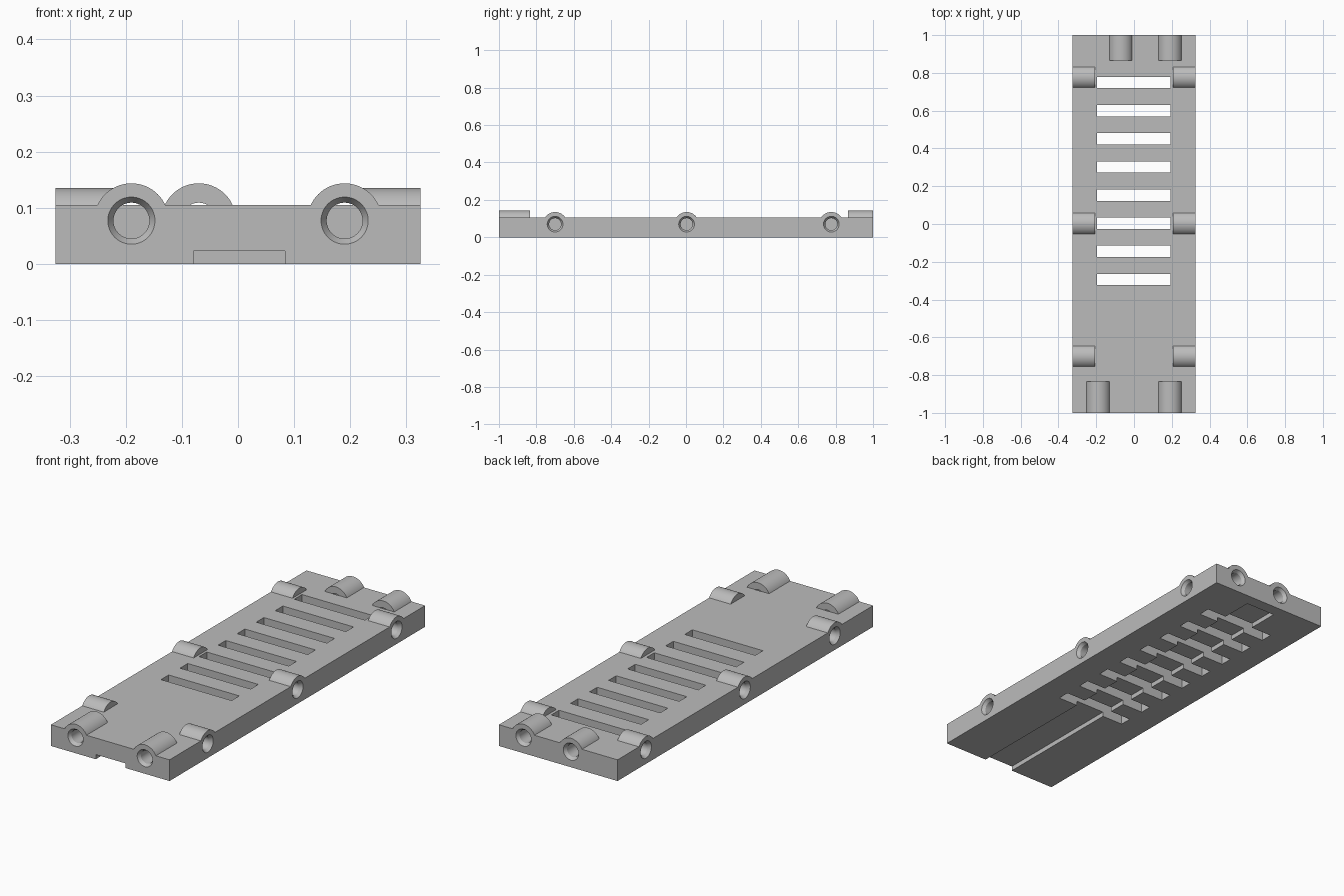
import bpy
import bmesh
from math import cos, sin, tau
from mathutils import Vector

if "Cube" in bpy.data.objects:
    bpy.data.objects.remove(bpy.data.objects["Cube"], do_unlink=True)

HALF_W, HALF_L, TOP = 0.325, 1.0, 0.105
SEGMENTS = 64

grey = bpy.data.materials.new("mid grey")
grey.use_nodes = True
grey.diffuse_color = (0.5, 0.5, 0.5, 1)
grey.node_tree.nodes["Principled BSDF"].inputs["Base Color"].default_value = (0.5, 0.5, 0.5, 1)


def finish(bm, name):
    bmesh.ops.recalc_face_normals(bm, faces=bm.faces)
    mesh = bpy.data.meshes.new(name)
    bm.to_mesh(mesh)
    bm.free()
    mesh.materials.append(grey)
    ob = bpy.data.objects.new(name, mesh)
    bpy.context.collection.objects.link(ob)
    return ob


def add_box(bm, low, high):
    low, high = Vector(low), Vector(high)
    cube = bmesh.ops.create_cube(bm, size=1)["verts"]
    bmesh.ops.scale(bm, vec=high - low, verts=cube)
    bmesh.ops.translate(bm, vec=(low + high) / 2, verts=cube)


def add_lathe(bm, mouth, inward, profile):
    """Closed round solid along a horizontal axis; profile holds (depth, radius)."""
    axis = Vector(inward)
    side = Vector((-axis.y, axis.x, 0))
    rings = []
    for depth, radius in profile:
        ring = []
        for i in range(SEGMENTS):
            a = tau * i / SEGMENTS
            offset = side * cos(a) * radius + Vector((0, 0, sin(a) * radius))
            ring.append(bm.verts.new(Vector(mouth) + axis * depth + offset))
        rings.append(ring)
    for r0, r1 in zip(rings, rings[1:]):
        for i in range(SEGMENTS):
            j = (i + 1) % SEGMENTS
            bm.faces.new((r0[i], r0[j], r1[j], r1[i]))
    bm.faces.new(rings[0])
    bm.faces.new(rings[-1])


# Sockets: mouth centre, inward direction, boss radius, boss length
sockets = []
for x in (-0.19, 0.19):
    sockets.append(((x, -HALF_L, 0.077), (0, 1, 0), 0.0665, 0.165))
for x in (-0.07, 0.19):
    sockets.append(((x, HALF_L, 0.077), (0, -1, 0), 0.0665, 0.135))
for y in (-0.70, 0.003, 0.777):
    for s in (-1, 1):
        sockets.append(((s * HALF_W, y, 0.07), (-s, 0, 0), 0.065, 0.118))

# Main plate
bm = bmesh.new()
add_box(bm, (-HALF_W, -HALF_L, 0), (HALF_W, HALF_L, TOP))
plate = finish(bm, "slotted_plate")

# Rounded bosses over each socket
bm = bmesh.new()
for mouth, inward, radius, length in sockets:
    add_lathe(bm, mouth, inward, [(0, radius), (length, radius)])
bosses = finish(bm, "bosses")

# Countersunk blind holes
bm = bmesh.new()
for mouth, inward, radius, length in sockets:
    add_lathe(bm, mouth, inward,
              [(-0.02, 0.042), (0, 0.042), (0.015, 0.032), (length, 0.032)])
holes = finish(bm, "hole_cutter")

# Row of through slots
bm = bmesh.new()
for i in range(8):
    y = -0.294 + 0.149 * i
    add_box(bm, (-0.195, y - 0.03, -0.1), (0.192, y + 0.03, 0.3))
slots = finish(bm, "slot_cutter")

# Long groove underneath, open at the front
bm = bmesh.new()
add_box(bm, (-0.079, -1.1, -0.1), (0.084, 0.94, 0.023))
groove = finish(bm, "groove_cutter")

# Combine the parts
tools = ((bosses, 'UNION'), (holes, 'DIFFERENCE'), (slots, 'DIFFERENCE'), (groove, 'DIFFERENCE'))
for tool, operation in tools:
    mod = plate.modifiers.new(tool.name, 'BOOLEAN')
    mod.operation = operation
    mod.solver = 'EXACT'
    mod.object = tool
bpy.context.view_layer.update()
result = bpy.data.meshes.new_from_object(plate.evaluated_get(bpy.context.evaluated_depsgraph_get()))
plate.modifiers.clear()
plate.data = result
for tool, _ in tools:
    bpy.data.objects.remove(tool, do_unlink=True)

bpy.ops.object.select_all(action='DESELECT')
plate.select_set(True)
bpy.context.view_layer.objects.active = plate
bpy.ops.object.shade_smooth_by_angle(angle=0.5)
